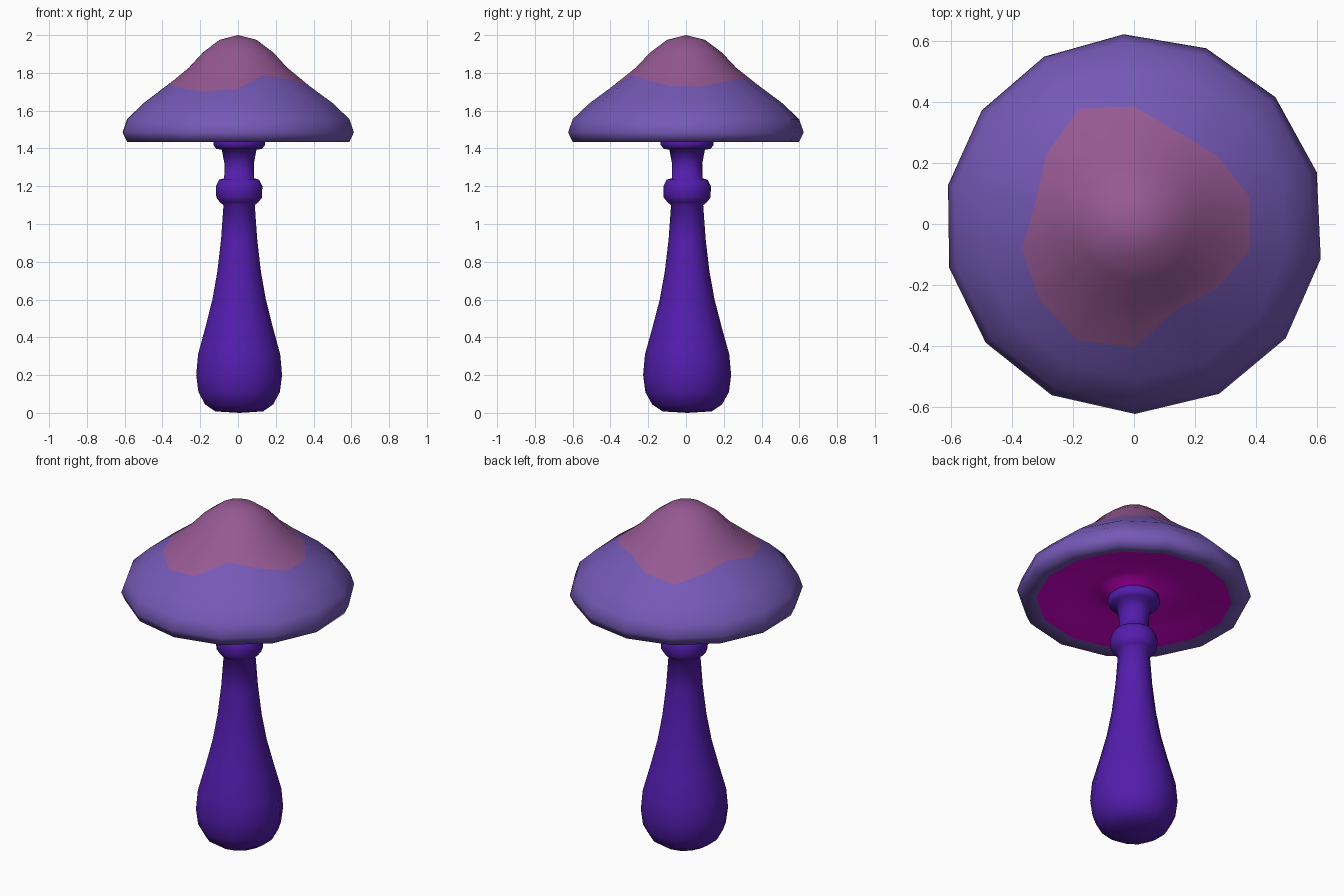
import bpy, bmesh, math

if "Cube" in bpy.data.objects:
    bpy.data.objects.remove(bpy.data.objects["Cube"])

SIDES = 14


def material(name, rgb):
    m = bpy.data.materials.new(name)
    m.diffuse_color = (*rgb, 1.0)
    m.use_nodes = True
    m.node_tree.nodes["Principled BSDF"].inputs["Base Color"].default_value = m.diffuse_color
    return m


def lathe(name, rings, mats, cx=0.0, cy=0.0, start=None, end=None, twist=0.0):
    """rings: (radius or list of radii, z or function of radius, material of band to next ring)."""
    bm = bmesh.new()
    loops = []
    for r, z, mi in rings:
        loop = []
        for i in range(SIDES):
            a = -math.pi / 2 + 2 * math.pi * i / SIDES
            ri = r[i] if isinstance(r, list) else r
            zi = z(ri) if callable(z) else z
            # slight uneven spacing of the sides
            if not isinstance(r, list):
                a += twist * (1 + math.cos(a - math.radians(55)))
            loop.append(bm.verts.new((cx + ri * math.cos(a), cy + ri * math.sin(a), zi)))
        loops.append(loop)
    for k in range(len(loops) - 1):
        a, b = loops[k], loops[k + 1]
        for i in range(SIDES):
            j = (i + 1) % SIDES
            f = bm.faces.new((a[i], a[j], b[j], b[i]))
            f.material_index = rings[k][2]
    # close both ends with a fan to a centre point
    for loop, z, mi in ((loops[0], start, rings[0][2]), (loops[-1], end, rings[-1][2])):
        if z is not None:
            c = bm.verts.new((cx, cy, z))
            for i in range(SIDES):
                f = bm.faces.new((loop[i], loop[(i + 1) % SIDES], c))
                f.material_index = mi
    bmesh.ops.recalc_face_normals(bm, faces=bm.faces[:])
    for f in bm.faces:
        f.smooth = True
    me = bpy.data.meshes.new(name)
    bm.to_mesh(me)
    bm.free()
    for m in mats:
        me.materials.append(m)
    ob = bpy.data.objects.new(name, me)
    bpy.context.collection.objects.link(ob)
    return ob


violet = material("deep_violet", (0.087, 0.012, 0.42))
lilac = material("lilac", (0.178, 0.099, 0.468))
pink = material("dusty_pink", (0.305, 0.100, 0.292))
magenta = material("magenta", (0.66, 0.0, 0.64))

# Cap: pink crown with a wavy border, lilac skirt, magenta underside
border = [0.405, 0.314, 0.344, 0.388, 0.39, 0.354, 0.335,
          0.386, 0.42, 0.368, 0.332, 0.377, 0.398, 0.425]
lathe("cap", [
    (0.10, 1.975, 1),
    (0.19, 1.908, 1),
    (0.265, 1.828, 1),
    (border, lambda r: 1.717 + (0.405 - r) * 0.78, 0),
    (0.51, 1.64, 0),
    (0.60, 1.555, 0),
    (0.624, 1.485, 0),
    (0.60, 1.435, 0),
    (0.522, 1.443, 2),
    (0.38, 1.475, 2),
    (0.25, 1.497, 2),
    (0.18, 1.488, 2),
    (0.13, 1.455, 2),
    (0.09, 1.44, 2),
], [lilac, pink, magenta], start=2.0, end=1.44, twist=math.radians(1.7))

# Stem: bulb foot, slim neck, collar and top flange
lathe("stem", [(r, z, 0) for r, z in [
    (0.130, 0.008), (0.185, 0.045), (0.221, 0.11), (0.233, 0.20), (0.223, 0.31),
    (0.184, 0.45), (0.145, 0.60), (0.118, 0.75), (0.098, 0.92), (0.085, 1.10),
    (0.104, 1.115), (0.124, 1.14), (0.126, 1.20), (0.108, 1.235), (0.081, 1.242),
    (0.080, 1.32), (0.094, 1.393), (0.124, 1.398), (0.140, 1.418), (0.140, 1.445),
    (0.12, 1.465), (0.08, 1.475)]], [violet], cx=0.006, cy=0.006, start=0.0, end=1.48)
